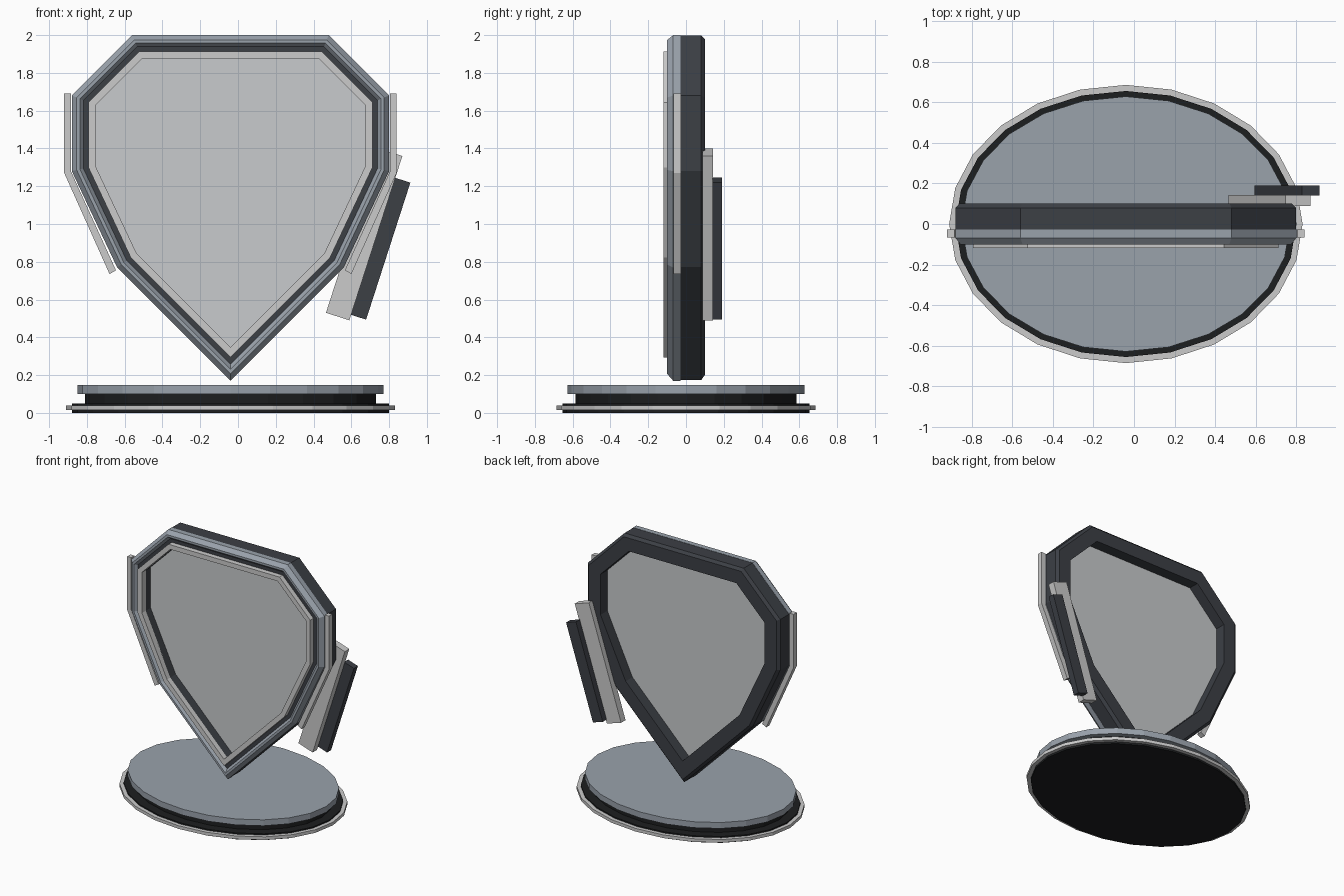
import bpy, math
from mathutils import Vector

if "Cube" in bpy.data.objects:
    bpy.data.objects.remove(bpy.data.objects["Cube"])

CX = -0.04  # symmetry axis of shield and base


def material(name, rgb):
    m = bpy.data.materials.new(name)
    m.diffuse_color = (*rgb, 1)
    m.use_nodes = True
    m.node_tree.nodes["Principled BSDF"].inputs["Base Color"].default_value = m.diffuse_color
    return m


DARK = material("dark_metal", (0.045, 0.05, 0.06))
BLACK = material("black", (0.012, 0.013, 0.014))
STEEL = material("blue_steel", (0.32, 0.36, 0.41))
LIGHT = material("light_grey", (0.55, 0.56, 0.56))
PANEL = material("panel_grey", (0.58, 0.6, 0.61))


def make(name, verts, faces, mat):
    import bmesh
    me = bpy.data.meshes.new(name)
    me.from_pydata(verts, [], faces)
    bm = bmesh.new()
    bm.from_mesh(me)
    bmesh.ops.recalc_face_normals(bm, faces=bm.faces)
    bm.to_mesh(me)
    bm.free()
    me.materials.append(mat)
    ob = bpy.data.objects.new(name, me)
    bpy.context.collection.objects.link(ob)
    return ob


# Right half of the shield outline (relative to CX), mirrored into a full loop
half = [(0.52, 2.0), (0.84, 1.68), (0.84, 1.28), (0.60, 0.77), (0, 0.17)]
outline = [Vector(p) for p in half] + [Vector((-x, z)) for x, z in half[-2::-1]]


def inset(d):
    """Move every edge of the outline inward by d, with mitred corners."""
    out, n = [], len(outline)
    for i, p in enumerate(outline):
        a = (p - outline[i - 1]).normalized()
        b = (outline[(i + 1) % n] - p).normalized()
        na, nb = Vector((a.y, -a.x)), Vector((b.y, -b.x))
        out.append(p + (na + nb) * (d / (1 + na.dot(nb))))
    return out


def shield_ring(name, profile, mat):
    """Sweep a closed (inset, y) profile around the shield outline."""
    n, k = len(outline), len(profile)
    verts = [(p.x + CX, y, p.y) for d, y in profile for p in inset(d)]
    faces = [(j * n + i, j * n + (i + 1) % n,
              (j + 1) % k * n + (i + 1) % n, (j + 1) % k * n + i)
             for j in range(k) for i in range(n)]
    return make(name, verts, faces, mat)


def prism(name, pts, y0, y1, mat):
    """Extrude an (x, z) polygon along y."""
    n = len(pts)
    verts = [(x + CX, y, z) for y in (y0, y1) for x, z in pts]
    faces = [tuple(range(n)), tuple(range(n, 2 * n))]
    faces += [(i, (i + 1) % n, n + (i + 1) % n, n + i) for i in range(n)]
    return make(name, verts, faces, mat)


def disc(name, rx, ry, z0, z1, mat, sides=24):
    ang = [2 * math.pi * i / sides for i in range(sides)]
    verts = [(CX + rx * math.cos(a), ry * math.sin(a), z) for z in (z0, z1) for a in ang]
    n = sides
    faces = [tuple(range(n)), tuple(range(n, 2 * n))]
    faces += [(i, (i + 1) % n, n + (i + 1) % n, n + i) for i in range(n)]
    return make(name, verts, faces, mat)


def slab(name, x, y, z, size, mat):
    bpy.ops.mesh.primitive_cube_add(size=1, location=(x, y, z),
                                    rotation=(0, math.radians(17.9), 0))
    ob = bpy.context.object
    ob.name = name
    ob.scale = size
    ob.data.materials.append(mat)


# Oval base tiers
disc("base_foot", 0.84, 0.655, 0.0, 0.05, BLACK)
disc("base_lip", 0.87, 0.685, 0.015, 0.04, LIGHT)
disc("base_neck", 0.77, 0.585, 0.05, 0.10, BLACK)
disc("base_top", 0.81, 0.628, 0.10, 0.147, STEEL)

# Shield frame: dark body, steel front ring, inner trim, recessed panel
shield_ring("frame_body", [(0.002, -0.05), (0.03, -0.078), (0.125, -0.078),
                           (0.125, 0.10), (0.022, 0.10), (0.002, 0.08)], DARK)
shield_ring("frame_front_ring", [(0, -0.028), (0, -0.068), (0.026, -0.10),
                                 (0.043, -0.10), (0.063, -0.076), (0.063, -0.028)], STEEL)
shield_ring("inner_trim", [(0.088, -0.07), (0.088, -0.118),
                           (0.125, -0.118), (0.125, -0.07)], LIGHT)
prism("shield_panel", [tuple(p) for p in inset(0.12)], -0.01, 0.015, PANEL)

# Side rails following the outline
rail = [(0.88, 1.69), (0.845, 1.69), (0.845, 1.28), (0.606, 0.755), (0.64, 0.735), (0.88, 1.27)]
for side, s in (("left", -1), ("right", 1)):
    prism(side + "_rail", [(s * x, z) for x, z in rail], -0.066, -0.026, LIGHT)

# Tilted grip behind the right edge
slab("grip_plate", 0.668, 0.115, 0.945, (0.13, 0.055, 0.914), LIGHT)
slab("grip_handle", 0.7525, 0.165, 0.87, (0.09, 0.05, 0.762), DARK)
